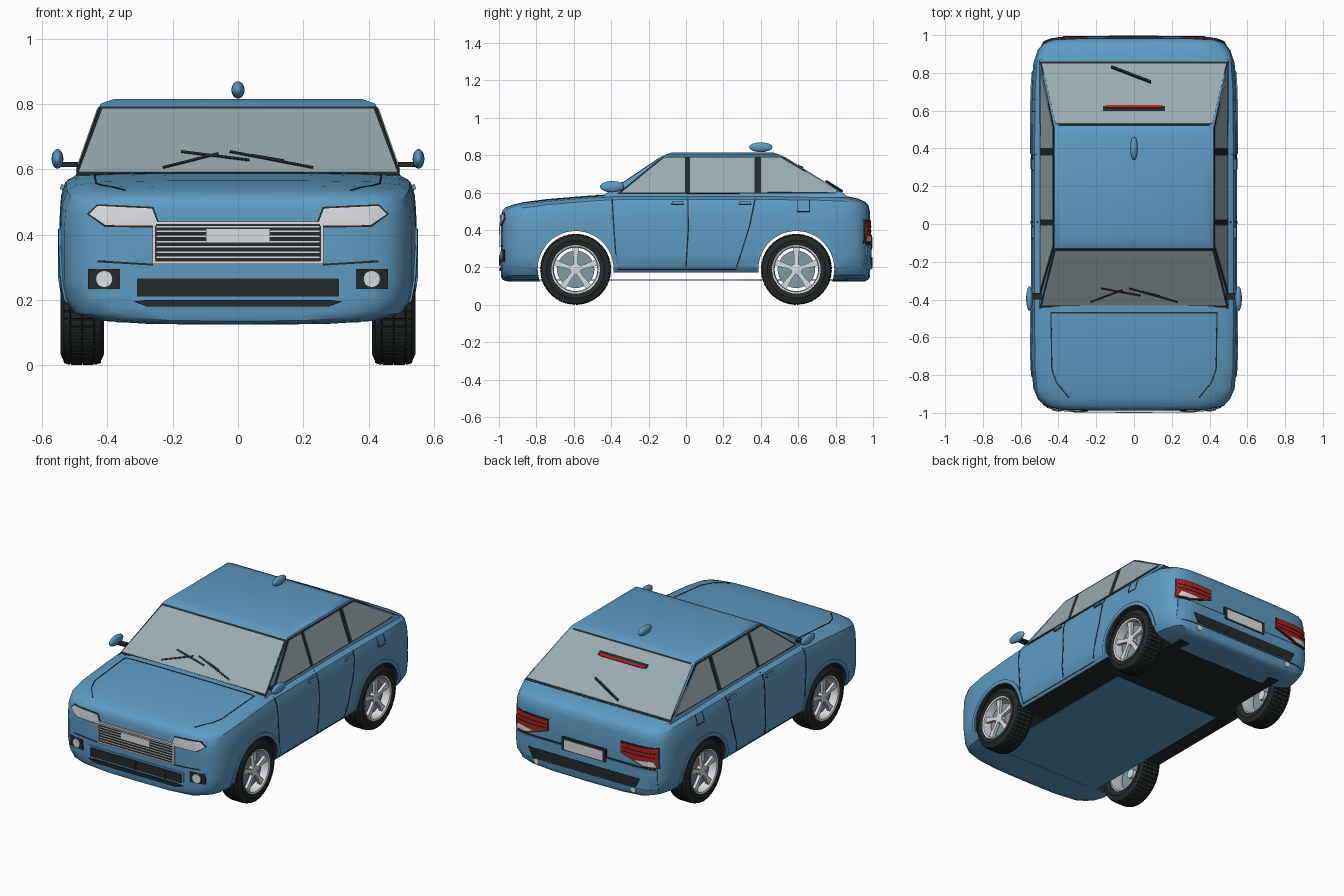
import bpy, bmesh, math
from mathutils import Vector, Matrix
from mathutils.bvhtree import BVHTree

if "Cube" in bpy.data.objects:
    bpy.data.objects.remove(bpy.data.objects["Cube"])

def material(name, rgb):
    m = bpy.data.materials.new(name)
    m.diffuse_color = (*rgb, 1)
    m.use_nodes = True
    m.node_tree.nodes["Principled BSDF"].inputs["Base Color"].default_value = m.diffuse_color
    return m

BLUE = material("blue paint", (0.112, 0.33, 0.55))
GLASS = material("grey glass", (0.32, 0.405, 0.425))
BLACK = material("black rubber", (0.017, 0.023, 0.024))
CHROME = material("light metal", (0.71, 0.73, 0.75))
DISC = material("brake steel", (0.22, 0.32, 0.36))
RED = material("red lamp", (0.42, 0.016, 0.016))

def add(name, bm, mats, smooth=None):
    me = bpy.data.meshes.new(name)
    bm.to_mesh(me)
    bm.free()
    ob = bpy.data.objects.new(name, me)
    bpy.context.collection.objects.link(ob)
    for m in mats:
        me.materials.append(m)
    if smooth:
        shade(ob, smooth)
    return ob

def shade(ob, deg):
    bpy.ops.object.select_all(action='DESELECT')
    ob.select_set(True)
    bpy.context.view_layer.objects.active = ob
    bpy.ops.object.shade_smooth_by_angle(angle=math.radians(deg))

def box(name, lo, hi, mat):
    bm = bmesh.new()
    bmesh.ops.create_cube(bm, size=1)
    for v in bm.verts:
        v.co = [lo[i] + (v.co[i] + .5) * (hi[i] - lo[i]) for i in range(3)]
    return add(name, bm, [mat])

def tube(name, r, depth, pos, axis, mat, n=48):
    bm = bmesh.new()
    bmesh.ops.create_cone(bm, cap_ends=True, segments=n, radius1=r, radius2=r, depth=depth)
    bm.transform(Matrix.Translation(pos) @ Matrix.Rotation(math.pi / 2, 4, axis))
    return add(name, bm, [mat], 40)

def ball(name, pos, scale, mat):
    bm = bmesh.new()
    bmesh.ops.create_uvsphere(bm, u_segments=24, v_segments=12, radius=1)
    bm.transform(Matrix.Translation(pos) @ Matrix.Diagonal((*scale, 1)))
    return add(name, bm, [mat], 60)

# ---- body shell: cross-sections (y, half width, bottom, top) lofted along y
STATIONS = [(-.988, .33, .15, .475), (-.981, .42, .135, .505), (-.963, .475, .127, .523),
            (-.925, .51, .124, .536), (-.87, .533, .124, .549), (-.75, .543, .124, .565),
            (-.55, .545, .124, .582), (-.40, .545, .124, .592), (0, .545, .124, .594),
            (.4, .545, .124, .594), (.7, .543, .124, .59), (.85, .533, .126, .584),
            (.92, .51, .126, .568), (.958, .48, .126, .552), (.976, .43, .136, .532), (.983, .36, .15, .50)]

def section(y, w, b, t):
    half = [(.5, b + .002), (.78, b + .012), (.92, b + .033), (.98, b + .075), (1, b + .14),
            (1, t - .14), (.99, t - .07), (.965, t - .03), (.91, t - .012), (.75, t - .003), (.4, t)]
    right = [(w * f, y, z) for f, z in half]
    return [(0, y, b)] + right + [(0, y, t)] + [(-x, yy, z) for x, yy, z in reversed(right)]

bm = bmesh.new()
rings = [[bm.verts.new(p) for p in section(*s)] for s in STATIONS]
for a, b in zip(rings, rings[1:]):
    for i in range(len(a)):
        j = (i + 1) % len(a)
        bm.faces.new((a[i], a[j], b[j], b[i]))
bm.faces.new(rings[0])
bm.faces.new(rings[-1])
bmesh.ops.recalc_face_normals(bm, faces=bm.faces)
body = add("body_shell", bm, [BLUE, BLACK])

# wheel arches and the raised sill are cut out of the shell
WY, WZ = .59, .19
cutters = [tube("arch_cutter", .203, 1.4, (0, y, WZ + .002), 'Y', BLUE) for y in (-WY, WY)]
cutters.append(box("sill_cutter", (-.7, -.45, .05), (.7, .45, .174), BLUE))
for c in cutters:
    c.hide_render = True
    mod = body.modifiers.new("cut", 'BOOLEAN')
    mod.operation, mod.object, mod.solver = 'DIFFERENCE', c, 'EXACT'
dg = bpy.context.evaluated_depsgraph_get()
baked = bpy.data.meshes.new_from_object(body.evaluated_get(dg))
body.modifiers.clear()
body.data = baked
for c in cutters:
    bpy.data.objects.remove(c)
for p in body.data.polygons:   # inner arch and floor faces are black
    c = p.center
    p.material_index = int(abs(c.x) < .4 and .14 < c.z < .42 and abs(c.y) < .81)
shade(body, 35)

# ---- cabin
bm = bmesh.new()
low = [bm.verts.new(p) for p in ((-.5, -.45, .575), (.5, -.45, .575), (.5, .87, .575), (-.5, .87, .575))]
top = [bm.verts.new(p) for p in ((-.42, -.115, .802), (.42, -.115, .802), (.42, .505, .802), (-.42, .505, .802))]
bm.faces.new(low[::-1])
roof = bm.faces.new(top)
for i in range(4):
    j = (i + 1) % 4
    bm.faces.new((low[i], low[j], top[j], top[i]))
bm.normal_update()
bmesh.ops.inset_region(bm, faces=[roof], thickness=.06, depth=.014)
cabin = add("cabin", bm, [BLUE], 30)

# ---- thin parts projected onto the body or cabin
bpy.context.view_layer.update()
dg = bpy.context.evaluated_depsgraph_get()
TREE = {o: BVHTree.FromObject(o, dg) for o in (body, cabin)}
VIEWS = {"front": (lambda u, v: (u, -2, v), (0, 1, 0)), "rear": (lambda u, v: (u, 2, v), (0, -1, 0)),
         "side": (lambda u, v: (2, u, v), (-1, 0, 0)), "top": (lambda u, v: (u, v, 2), (0, 0, -1))}

def decal(name, polys, view, mat, target=body, lift=.004, mirror=False):
    origin, d = VIEWS[view]
    d = Vector(d)
    bm = bmesh.new()
    for poly in polys:
        bm.faces.new([bm.verts.new((u, v, 0)) for u, v in poly])
    bmesh.ops.triangulate(bm, faces=bm.faces)
    for axis in ((1, 0, 0), (0, 1, 0)):
        for k in range(-24, 25):
            bmesh.ops.bisect_plane(bm, geom=bm.verts[:] + bm.edges[:] + bm.faces[:], dist=1e-5,
                                   plane_co=Vector(axis) * k * .04, plane_no=axis)
    bmesh.ops.remove_doubles(bm, verts=bm.verts, dist=1e-4)
    lost = []
    for v in bm.verts:
        hit = TREE[target].ray_cast(Vector(origin(v.co.x, v.co.y)), d, 2.2)[0]
        if hit is None:
            lost.append(v)
        else:
            v.co = hit - d * lift
    bmesh.ops.delete(bm, geom=lost, context='VERTS')
    bm.normal_update()
    bmesh.ops.reverse_faces(bm, faces=[f for f in bm.faces if f.normal.dot(d) > 0])
    ob = add(name, bm, [mat])
    s = ob.modifiers.new("thickness", 'SOLIDIFY')
    s.thickness, s.offset = lift * 1.3, -1
    if mirror:
        ob.modifiers.new("mirror", 'MIRROR')
    return ob

def strip(path, w=.006):
    # mitred ribbon along a path
    p = [Vector(q) for q in path]
    t = [(b - a).normalized() for a, b in zip(p, p[1:])]
    rows = []
    for i, q in enumerate(p):
        a, b = t[max(i - 1, 0)], t[min(i, len(t) - 1)]
        m = (a + b).normalized()
        n = Vector((-m.y, m.x)) * w / 2 / max(m.dot(a), .4)
        rows.append((q - n, q + n))
    return [[a[0], b[0], b[1], a[1]] for a, b in zip(rows, rows[1:])]

def rect(u0, v0, u1, v1):
    return [(u0, v0), (u1, v0), (u1, v1), (u0, v1)]

def disk(u, v, r, n=20):
    return [(u + r * math.cos(i * math.tau / n), v + r * math.sin(i * math.tau / n)) for i in range(n)]

# windows
decal("windshield_seal", [[(-.497, .583), (.497, .583), (.423, .793), (-.423, .793)]], "front", BLACK, cabin, .003)
decal("windshield", [[(-.488, .592), (.488, .592), (.415, .787), (-.415, .787)]], "front", GLASS, cabin, .007)
decal("rear_window_seal", [[(-.497, .583), (.497, .583), (.423, .795), (-.423, .795)]], "rear", BLACK, cabin, .003)
decal("rear_window", [[(-.488, .592), (.488, .592), (.415, .79), (-.415, .79)]], "rear", GLASS, cabin, .007)
decal("side_window_seal", [[(-.37, .593), (.84, .597), (.515, .793), (-.125, .793)]], "side", BLACK, cabin, .003, True)
decal("side_windows", [[(-.345, .602), (-.005, .602), (-.005, .787), (-.118, .787)], rect(.022, .602, .365, .787),
                       [(.4, .602), (.815, .605), (.508, .787), (.4, .787)]], "side", GLASS, cabin, .006, True)
# wipers and high brake lamp
for path in ([(-.23, .607), (-.06, .65)], [(-.175, .656), (.035, .63)], [(-.025, .656), (.23, .607)], [(.04, .645), (.14, .628)]):
    decal("front_wiper", strip(path, .006), "front", BLACK, cabin, .012)
decal("rear_wiper", strip([(-.12, .615), (.09, .665)], .007), "rear", BLACK, cabin, .03)
decal("high_brake_lamp_base", [rect(-.165, .737, .165, .752)], "rear", BLACK, cabin, .014)
decal("high_brake_lamp", [rect(-.15, .736, .15, .744)], "rear", RED, cabin, .018)

# panel seams, handles, arch lips
decal("door_seams", strip([(-.395, .57), (-.385, .4), (-.37, .2)], .007) + strip([(.01, .575), (.012, .4), (0, .2)], .007)
      + strip([(.37, .57), (.34, .42), (.27, .2)], .007) + strip([(-.37, .188), (.27, .188)], .005)
      + strip([(.595, .56), (.595, .5), (.66, .5), (.66, .56)], .004), "side", BLACK, lift=.002, mirror=True)
decal("hood_seams", strip([(0, -.47), (.44, -.47), (.435, -.77), (.41, -.84), (.345, -.92)]), "top", BLACK, lift=.002, mirror=True)
decal("door_handles", [rect(-.075, .54, -.015, .555), rect(.285, .54, .345, .555)], "side", BLUE, lift=.012, mirror=True)
decal("handle_recesses", [rect(-.08, .535, -.01, .541), rect(.28, .535, .35, .541)], "side", BLACK, lift=.003, mirror=True)
for cy in (-WY, WY):
    arc = [(cy + .217 * math.cos(a * math.pi / 24), WZ + .217 * math.sin(a * math.pi / 24)) for a in range(25)]
    decal("arch_lip", strip(arc, .022), "side", BLUE, lift=.006, mirror=True)

# front face
decal("headlight_surround", [[(.463, .463), (.432, .493), (.259, .485), (.242, .438), (.25, .421), (.41, .424)]], "front", BLACK, lift=.003, mirror=True)
decal("headlight", [[(.456, .463), (.43, .488), (.263, .48), (.248, .44), (.252, .427), (.406, .429)]], "front", CHROME, lift=.007, mirror=True)
decal("grille", [rect(-.26, .31, .26, .44)], "front", BLACK, lift=.004)
decal("grille_frame", strip([(0, .436), (.257, .436), (.257, .314), (0, .314)], .009), "front", CHROME, lift=.009, mirror=True)
decal("grille_bars", [rect(-.25, z, .25, z + .005) for z in (.328, .344, .36, .376, .392, .408, .422)], "front", CHROME, lift=.007)
decal("front_plate", [rect(-.098, .374, .098, .418)], "front", CHROME, lift=.012)
decal("bumper_seam", strip([(.26, .308), (.43, .318)]), "front", BLACK, lift=.002, mirror=True)
decal("fog_lamp_housing", [rect(.364, .233, .46, .295)], "front", BLACK, lift=.005, mirror=True)
decal("fog_lamp", [disk(.41, .264, .026)], "front", CHROME, lift=.01, mirror=True)
decal("intake_frame", [rect(-.325, .202, .325, .276)], "front", BLUE, lift=.004)
decal("lower_intake", [rect(-.31, .211, .31, .266)], "front", BLACK, lift=.008)
decal("intake_bars", [rect(x - .003, .211, x + .003, .266) for x in (-.2, 0, .2)], "front", BLACK, lift=.011)
decal("front_lip", [[(-.32, .195), (-.28, .18), (.28, .18), (.32, .195), (.28, .2), (-.28, .2)]], "front", BLACK, lift=.01)

# rear face
decal("tail_lamp_seal", [[(.243, .452), (.487, .457), (.49, .329), (.395, .329), (.243, .38)]], "rear", BLACK, lift=.003, mirror=True)
decal("tail_lamp", [[(.25, .445), (.482, .45), (.485, .335), (.4, .335), (.25, .386)]], "rear", RED, lift=.007, mirror=True)
decal("tail_lamp_lens", [[(.34, .362), (.46, .372), (.478, .34), (.4, .34)]], "rear", CHROME, lift=.01, mirror=True)
decal("tail_lamp_lines", strip([(.26, .418), (.475, .42)], .004) + strip([(.26, .395), (.475, .395)], .004), "rear", BLACK, lift=.009, mirror=True)
decal("rear_bumper", [rect(-.48, .19, .48, .32)], "rear", BLUE, lift=.01)
decal("rear_bumper_seam", strip([(0, .324), (.47, .324)], .006), "rear", BLACK, lift=.004, mirror=True)
decal("rear_bumper_strip", [[(-.38, .255), (-.35, .195), (.35, .195), (.38, .255)]], "rear", BLACK, lift=.013)
decal("plate_recess", [rect(-.15, .295, .15, .375)], "rear", BLACK, lift=.012)
decal("rear_plate", [rect(-.13, .302, .13, .362)], "rear", CHROME, lift=.015)
for sx in (-1, 1):
    tube("exhaust_pipe", .017, .06, (sx * .33, .955, .17), 'X', CHROME, 16)
    # door mirrors
    ball("mirror_shell", (sx * .553, -.395, .632), (.018, .065, .03), BLUE)
    box("mirror_arm", (min(sx * .49, sx * .55), -.40, .607), (max(sx * .49, sx * .55), -.365, .622), BLACK)
ball("roof_antenna", (0, .4, .843), (.02, .062, .026), BLUE)

# floor plates
box("floor_front", (-.37, -.85, .13), (.37, .3, .136), BLUE)
box("floor_rear", (-.37, .3, .13), (.37, .86, .136), BLACK)

# ---- wheels
def lathe(profile, closed, n=48):
    bm = bmesh.new()
    rows = [[bm.verts.new((x, r * math.cos(k * math.tau / n), r * math.sin(k * math.tau / n))) for x, r in profile] for k in range(n)]
    m = len(profile)
    for k in range(n):
        a, b = rows[k], rows[(k + 1) % n]
        for i in range(m if closed else m - 1):
            j = (i + 1) % m
            bm.faces.new((a[i], a[j], b[j], b[i]))
    bmesh.ops.remove_doubles(bm, verts=bm.verts, dist=1e-5)
    bmesh.ops.recalc_face_normals(bm, faces=bm.faces)
    return bm

tyre = lathe([(-.06, .127), (-.067, .155), (-.057, .178), (-.036, .185), (0, .185), (.036, .185), (.057, .178), (.067, .155), (.06, .127)], True)
tread = [f for f in tyre.faces if f.calc_center_median().yz.length > .175]
bmesh.ops.inset_individual(tyre, faces=tread, thickness=.003, depth=.005)
rim = lathe([(-.055, .129), (-.055, .121), (.045, .116), (.061, .121), (.064, .13), (.05, .132), (-.05, .132)], True)
disc = lathe([(.012, 0), (.012, .1), (.024, .1), (.024, 0)], False)
hub = lathe([(-.01, 0), (-.01, .028), (.05, .03), (.054, .018), (.054, 0)], False, 24)
spokes = bmesh.new()
for k in range(5):   # five wide spokes, flaring at the rim
    t = k * math.tau / 5 + math.pi / 2
    pts = [(.02, -.6), (.06, -.19), (.119, -.15), (.119, .15), (.06, .19), (.02, .6)]
    f = spokes.faces.new([spokes.verts.new((.034, r * math.cos(t + a), r * math.sin(t + a))) for r, a in pts])
    new = bmesh.ops.extrude_face_region(spokes, geom=[f])["geom"]
    bmesh.ops.translate(spokes, vec=(.018, 0, 0), verts=[v for v in new if isinstance(v, bmesh.types.BMVert)])
bmesh.ops.recalc_face_normals(spokes, faces=spokes.faces)
for name, bm, mat in (("tyre", tyre, BLACK), ("rim", rim, CHROME), ("brake_disc", disc, DISC),
                      ("wheel_hub", hub, CHROME), ("wheel_spokes", spokes, CHROME)):
    first = add(name, bm, [mat], 35)
    for sx in (1, -1):
        for sy in (-1, 1):
            ob = first if (sx, sy) == (1, -1) else first.copy()
            if ob is not first:
                bpy.context.collection.objects.link(ob)
            ob.location = (sx * .477, sy * WY, WZ)
            ob.rotation_euler.z = 0 if sx > 0 else math.pi
